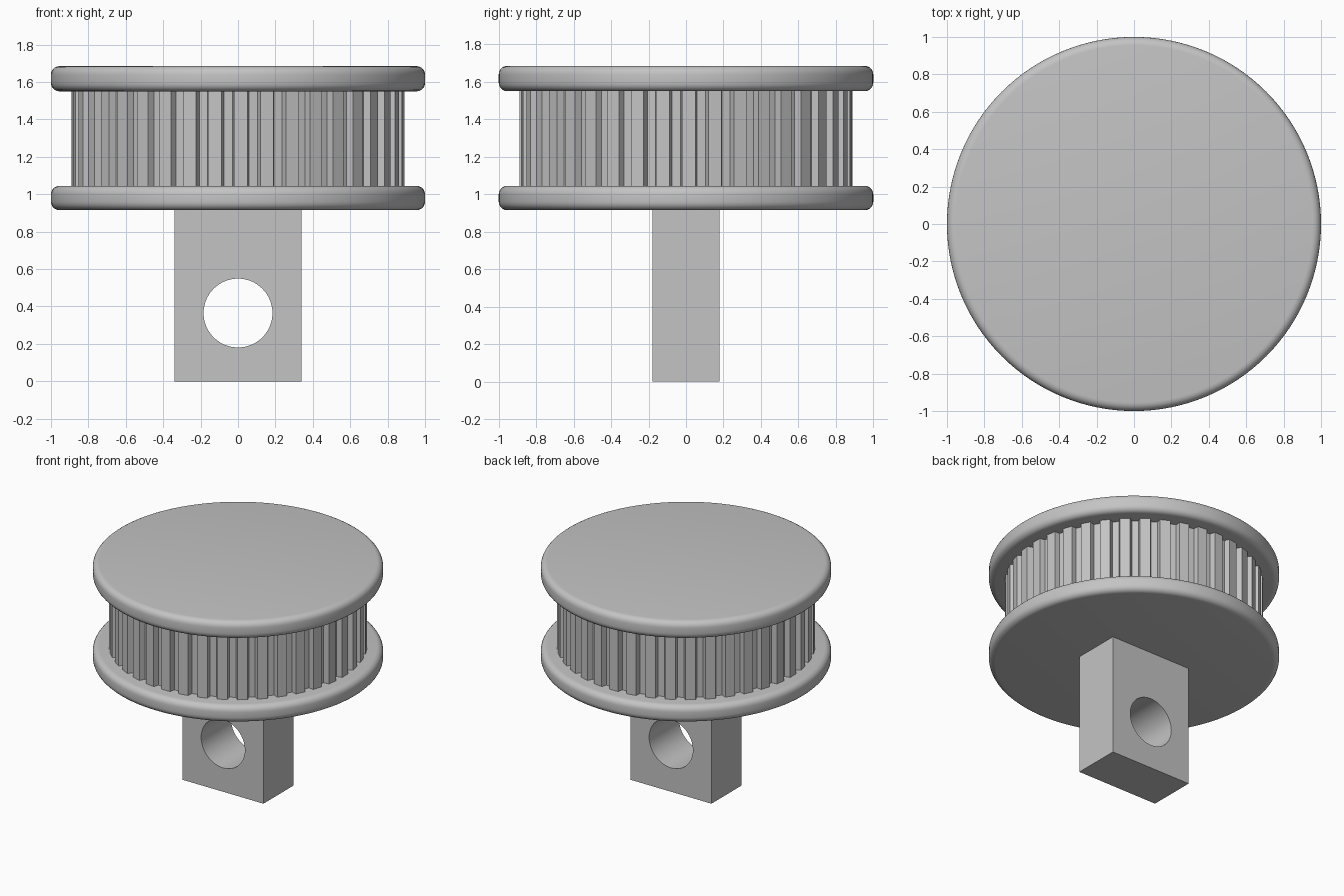
import bpy, bmesh, math

cube = bpy.data.objects.get("Cube")
if cube:
    bpy.data.objects.remove(cube, do_unlink=True)

grey = bpy.data.materials.new("plain_grey")
grey.use_nodes = True
COLOUR = (0.55, 0.55, 0.55, 1)
grey.diffuse_color = COLOUR
grey.node_tree.nodes["Principled BSDF"].inputs["Base Color"].default_value = COLOUR


def finish(bm, name):
    bmesh.ops.recalc_face_normals(bm, faces=bm.faces)
    mesh = bpy.data.meshes.new(name)
    bm.to_mesh(mesh)
    bm.free()
    mesh.materials.append(grey)
    obj = bpy.data.objects.new(name, mesh)
    bpy.context.collection.objects.link(obj)
    return obj


def select(obj):
    bpy.ops.object.select_all(action='DESELECT')
    obj.select_set(True)
    bpy.context.view_layer.objects.active = obj


def smooth(obj, degrees=30):
    select(obj)
    bpy.ops.object.shade_smooth_by_angle(angle=math.radians(degrees))


def prism(name, points, z0, z1):
    """Extrude a flat outline upwards."""
    bm = bmesh.new()
    face = bm.faces.new([bm.verts.new((x, y, z0)) for x, y in points])
    top = bmesh.ops.extrude_face_region(bm, geom=[face])["geom"]
    verts = [g for g in top if isinstance(g, bmesh.types.BMVert)]
    bmesh.ops.translate(bm, verts=verts, vec=(0, 0, z1 - z0))
    return finish(bm, name)


def circle(radius, count):
    return [(radius * math.cos(math.tau * i / count),
             radius * math.sin(math.tau * i / count)) for i in range(count)]


# Two round flanges with softened rims
def flange(name, z0, z1):
    obj = prism(name, circle(1.0, 128), z0, z1)
    bevel = obj.modifiers.new("rim", 'BEVEL')
    bevel.width = 0.045
    bevel.segments = 5
    bevel.limit_method = 'ANGLE'
    bevel.angle_limit = math.radians(60)
    select(obj)
    bpy.ops.object.modifier_apply(modifier="rim")
    smooth(obj)


flange("lower_flange", 0.915, 1.045)
flange("upper_flange", 1.55, 1.685)

# Toothed drum between the flanges
TEETH = 40
TOOTH = [(-3.0, 0.85), (-2.3, 0.89), (2.3, 0.89), (3.0, 0.85)]
outline = []
for i in range(TEETH):
    for offset, radius in TOOTH:
        a = math.radians(i * 360 / TEETH + offset + 1)
        outline.append((radius * math.cos(a), radius * math.sin(a)))
prism("toothed_drum", outline, 1.03, 1.565)

# Mounting lug with a round cross hole
lug = prism("mounting_lug", [(-0.34, -0.18), (0.34, -0.18), (0.34, 0.18), (-0.34, 0.18)], 0, 0.93)
cutter = prism("hole_cutter", circle(0.184, 64), -0.5, 0.5)
cutter.rotation_euler.x = math.pi / 2
cutter.location.z = 0.365
cutter.hide_render = True
hole = lug.modifiers.new("hole", 'BOOLEAN')
hole.operation = 'DIFFERENCE'
hole.solver = 'EXACT'
hole.object = cutter
bpy.context.view_layer.update()
select(lug)
bpy.ops.object.modifier_apply(modifier="hole")
bpy.data.objects.remove(cutter, do_unlink=True)
smooth(lug)
